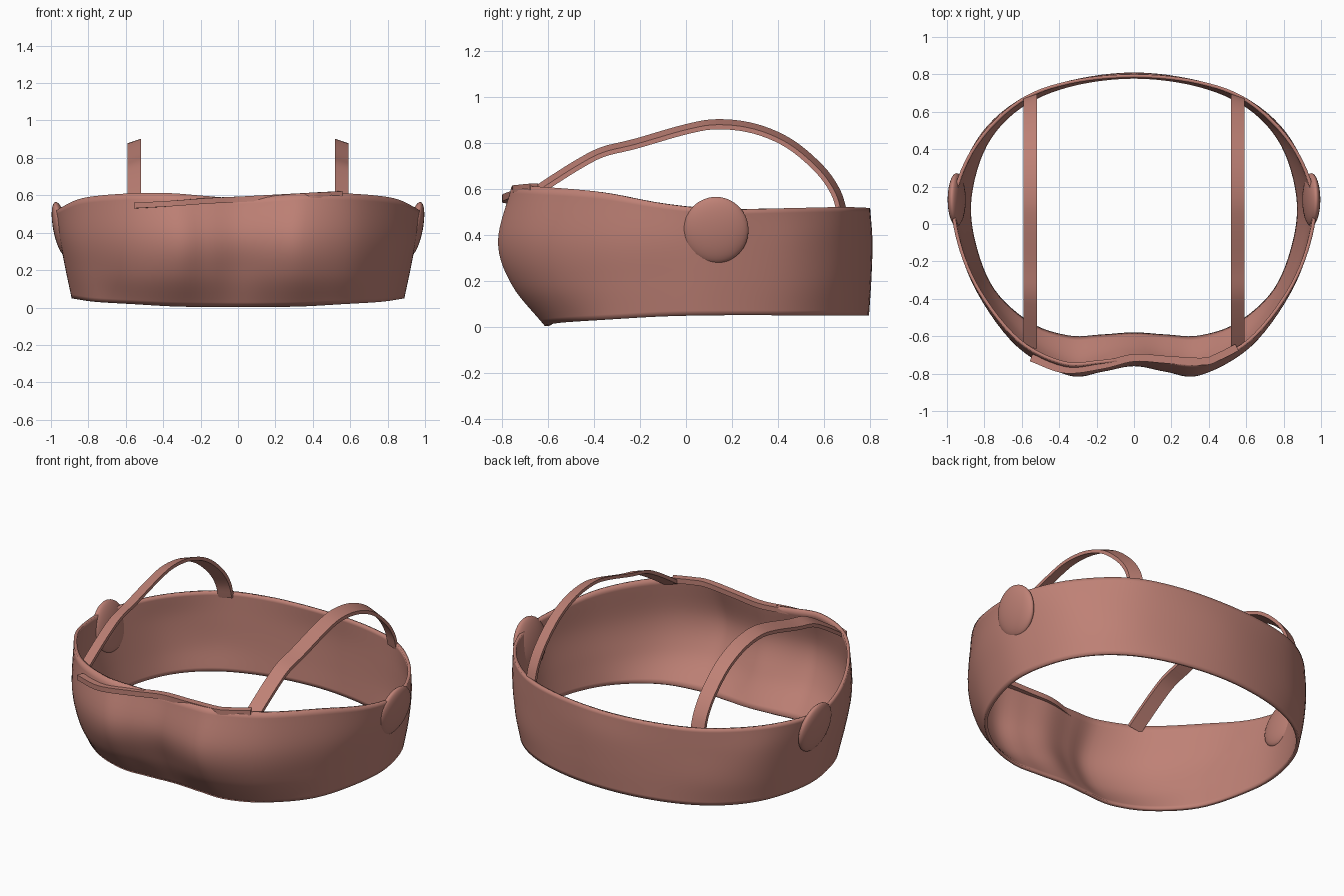
import bpy, bmesh, math
from mathutils import Vector

if "Cube" in bpy.data.objects:
    bpy.data.objects.remove(bpy.data.objects["Cube"])

mat = bpy.data.materials.new("dusty_rose")
mat.diffuse_color = (0.52, 0.22, 0.18, 1)
mat.use_nodes = True
mat.node_tree.nodes["Principled BSDF"].inputs["Base Color"].default_value = mat.diffuse_color


def spline(pts, n, closed=False):
    """Catmull-Rom resampling, n steps per span."""
    pts = [Vector(p) for p in pts]
    m = len(pts)
    if closed:
        get = lambda i: pts[i % m]
    else:
        ext = [2 * pts[0] - pts[1]] + pts + [2 * pts[-1] - pts[-2]]
        get = lambda i: ext[i + 1]
    out = []
    for i in range(m if closed else m - 1):
        a, b, c, d = (get(i + k) for k in (-1, 0, 1, 2))
        for s in range(n):
            t = s / n
            out.append(0.5 * (2 * b + (c - a) * t + (2 * a - 5 * b + 4 * c - d) * t * t
                              + (3 * b - a - 3 * c + d) * t ** 3))
    if not closed:
        out.append(pts[-1])
    return out


def finish(name, bm, angle):
    bmesh.ops.recalc_face_normals(bm, faces=bm.faces)
    me = bpy.data.meshes.new(name)
    bm.to_mesh(me)
    bm.free()
    ob = bpy.data.objects.new(name, me)
    bpy.context.collection.objects.link(ob)
    me.materials.append(mat)
    bpy.ops.object.select_all(action='DESELECT')
    ob.select_set(True)
    bpy.context.view_layer.objects.active = ob
    bpy.ops.object.shade_smooth_by_angle(angle=math.radians(angle))
    return ob


def skin(bm, rings, wrap_ring=True, caps=False):
    """Joins successive vertex rings with quads."""
    vs = [[bm.verts.new(p) for p in r] for r in rings]
    n = len(vs[0])
    for r0, r1 in zip(vs, vs[1:]):
        for i in range(n if wrap_ring else n - 1):
            j = (i + 1) % n
            bm.faces.new((r0[i], r0[j], r1[j], r1[i]))
    if caps:
        bm.faces.new(vs[0])
        bm.faces.new(vs[-1])


# Wrap-around band: half outlines from back centre to front centre, bottom to top
rows = [
    [(0, .795, .05), (.35, .75, .05), (.62, .63, .05), (.8, .43, .05), (.885, .15, .05),
     (.865, -.1, .045), (.76, -.36, .03), (.56, -.54, .018), (.35, -.61, .006),
     (.17, -.605, .003), (0, -.595, .003)],
    [(0, .805, .2), (.35, .76, .2), (.63, .65, .2), (.82, .45, .2), (.915, .15, .2),
     (.9, -.1, .2), (.8, -.37, .19), (.6, -.62, .18), (.35, -.75, .18),
     (.17, -.73, .18), (0, -.695, .18)],
    [(0, .81, .37), (.35, .765, .37), (.63, .655, .37), (.84, .45, .37), (.945, .15, .37),
     (.935, -.1, .37), (.83, -.38, .37), (.62, -.66, .37), (.35, -.81, .37),
     (.17, -.79, .37), (0, -.76, .37)],
    [(0, .80, .515), (.35, .765, .518), (.62, .66, .52), (.85, .43, .515), (.968, .15, .51),
     (.945, -.1, .535), (.83, -.37, .585), (.62, -.63, .608), (.38, -.75, .612),
     (.18, -.745, .597), (0, -.725, .585)],
]
loops = [spline(r + [(-x, y, z) for x, y, z in r[-2:0:-1]], 6, True) for r in rows]
columns = [spline(c, 7) for c in zip(*loops)]
bm = bmesh.new()
skin(bm, list(zip(*columns)))
band = finish("chest_band", bm, 60)
sol = band.modifiers.new("thickness", 'SOLIDIFY')
sol.thickness = 0.018
sol.offset = -1

# Shoulder straps, inner edge slightly higher than outer edge
path = spline([(-.655, .585), (-.58, .635), (-.46, .71), (-.36, .76), (-.22, .795), (0, .858),
               (.14, .88), (.3, .86), (.45, .795), (.58, .685), (.65, .585), (.68, .49)], 5)
for side, label in ((-1, "left"), (1, "right")):
    rings = []
    for i, p in enumerate(path):
        tan = (path[min(i + 1, len(path) - 1)] - path[max(i - 1, 0)]).normalized()
        nrm = Vector((-tan.y, tan.x)) * 0.01
        ring = []
        for x, s in ((.518, 1), (.592, 1), (.592, -1), (.518, -1)):
            q = p + nrm * s
            tilt = .012 if x < .55 else -.012
            ring.append((side * x, q.x + nrm.x * tilt * 100, q.y + nrm.y * tilt * 100))
        rings.append(ring)
    bm = bmesh.new()
    skin(bm, rings, caps=True)
    finish(label + "_shoulder_strap", bm, 40)

# Slanted trim along the front neckline: outside on one end, inside on the other
trim = spline([(-.55, -.715, .545), (-.37, -.778, .555), (-.17, -.755, .57), (0, -.715, .578),
               (.17, -.725, .587), (.37, -.735, .598), (.45, -.71, .602), (.55, -.66, .607)], 6)
rings = []
for i, p in enumerate(trim):
    tan = trim[min(i + 1, len(trim) - 1)] - trim[max(i - 1, 0)]
    out = Vector((tan.y, -tan.x, 0)).normalized() * 0.02
    up = Vector((0, 0, .015))
    rings.append([p + out + up, p - out + up, p - out - up, p + out - up])
bm = bmesh.new()
skin(bm, rings, caps=True)
finish("neckline_trim", bm, 40)

# Flattened round side pads
for side, label in ((-1, "left"), (1, "right")):
    bm = bmesh.new()
    bmesh.ops.create_uvsphere(bm, u_segments=32, v_segments=16, radius=1)
    pad = finish(label + "_side_pad", bm, 60)
    pad.scale = (.04, .142, .147)
    pad.rotation_euler = (0, side * math.radians(11), 0)
    pad.location = (side * .948, .13, .42)
